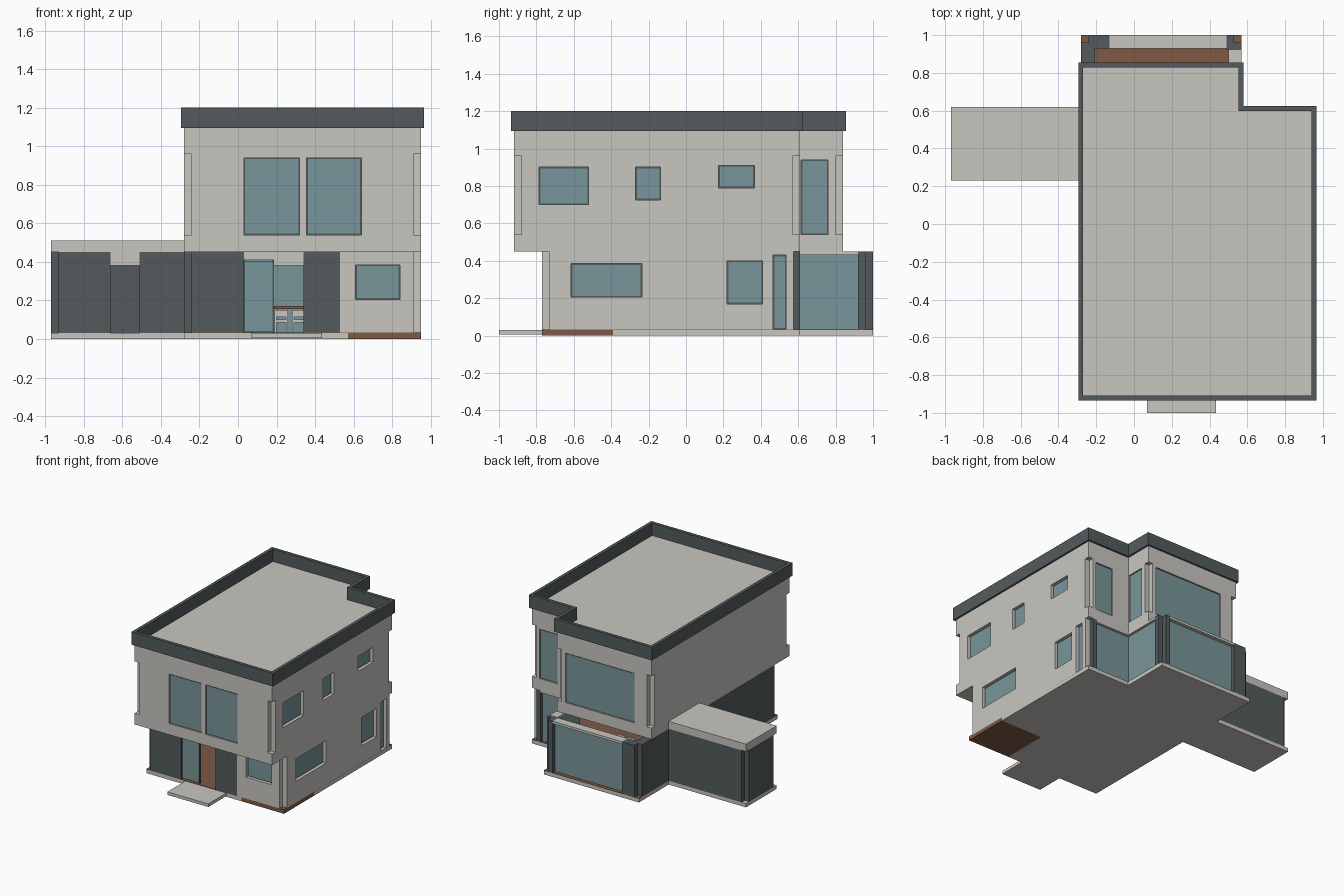
import bpy
import bmesh

old = bpy.data.objects.get("Cube")
if old:
    bpy.data.objects.remove(old, do_unlink=True)


def material(name, rgb):
    m = bpy.data.materials.new(name)
    m.use_nodes = True
    m.diffuse_color = (*rgb, 1)
    m.node_tree.nodes["Principled BSDF"].inputs["Base Color"].default_value = (*rgb, 1)
    return m


plaster = material("warm grey plaster", (0.58, 0.565, 0.53))
slate = material("dark slate", (0.088, 0.105, 0.11))
glass = material("blue grey glass", (0.19, 0.305, 0.32))
wood = material("brown wood", (0.205, 0.102, 0.058))


def finish(name, bm, mat):
    bmesh.ops.recalc_face_normals(bm, faces=bm.faces)
    mesh = bpy.data.meshes.new(name)
    bm.to_mesh(mesh)
    bm.free()
    if mat:
        mesh.materials.append(mat)
    ob = bpy.data.objects.new(name, mesh)
    bpy.context.scene.collection.objects.link(ob)
    return ob


def add_prism(bm, outline, z0, z1):
    low = [bm.verts.new((x, y, z0)) for x, y in outline]
    high = [bm.verts.new((x, y, z1)) for x, y in outline]
    bm.faces.new(low[::-1])
    bm.faces.new(high)
    for i in range(len(low)):
        j = (i + 1) % len(low)
        bm.faces.new((low[i], low[j], high[j], high[i]))


def prism(name, outline, z0, z1, mat):
    bm = bmesh.new()
    add_prism(bm, outline, z0, z1)
    return finish(name, bm, mat)


def rect(x0, x1, y0, y1):
    return [(x0, y0), (x1, y0), (x1, y1), (x0, y1)]


def box(name, x0, x1, y0, y1, z0, z1, mat):
    return prism(name, rect(x0, x1, y0, y1), z0, z1, mat)


def grow(outline, d):
    """Offset a counter-clockwise right-angled outline outwards."""
    out = []
    for i, (x, y) in enumerate(outline):
        for (ax, ay), (bx, by) in ((outline[i - 1], (x, y)),
                                   ((x, y), outline[(i + 1) % len(outline)])):
            if abs(ax - bx) > abs(ay - by):
                oy = y - d if bx > ax else y + d
            else:
                ox = x + d if by > ay else x - d
        out.append((ox, oy))
    return out


def ring(name, outer, inner, z0, z1, mat):
    bm = bmesh.new()
    loops = [[bm.verts.new((x, y, z)) for x, y in o]
             for o, z in ((outer, z0), (outer, z1), (inner, z1), (inner, z0))]
    n = len(outer)
    for k in range(4):
        a, b = loops[k], loops[(k + 1) % 4]
        for i in range(n):
            j = (i + 1) % n
            bm.faces.new((a[i], a[j], b[j], b[i]))
    return finish(name, bm, mat)


def window(name, cutters, axis, s, c, a0, a1, z0, z1, depth=0.03):
    """Recess on the plane axis = c facing s, with frame and pane inside."""
    def slab(p, q, m=0.0):
        p, q = sorted((c - s * p, c - s * q))
        return rect(p, q, a0 + m, a1 - m) if axis == "x" else rect(a0 + m, a1 - m, p, q)
    cutters.append((slab(-0.01, depth), z0, z1))
    prism(name + "_frame", slab(depth + 0.002, depth - 0.004), z0, z1, slate)
    prism(name + "_pane", slab(depth - 0.003, depth - 0.007, 0.007),
          z0 + 0.007, z1 - 0.007, glass)


def carve(ob, cutters):
    bm = bmesh.new()
    for c in cutters:
        add_prism(bm, *c)
    cutter = finish("cutter", bm, None)
    cutter.hide_render = True
    mod = ob.modifiers.new("openings", "BOOLEAN")
    mod.operation, mod.solver, mod.object = "DIFFERENCE", "EXACT", cutter
    dg = bpy.context.evaluated_depsgraph_get()
    mesh = bpy.data.meshes.new_from_object(ob.evaluated_get(dg))
    ob.modifiers.clear()
    ob.data = mesh
    bpy.data.objects.remove(cutter, do_unlink=True)


# Upper storey with notched corners and recessed windows
upper = [(-0.28, -0.92), (0.95, -0.92), (0.95, 0.61), (0.565, 0.61),
         (0.565, 0.84), (-0.28, 0.84)]
body = prism("upper_storey", upper, 0.45, 1.1, plaster)
cuts = []
for i, (x, y) in enumerate(upper):
    if i != 3:
        sx = -1 if x < 0 else 1
        sy = -1 if y < 0 else 1
        xs = sorted((x - sx * 0.04, x + sx * 0.01))
        ys = sorted((y - sy * 0.04, y + sy * 0.01))
        cuts.append((rect(*xs, *ys), 0.54, 0.96))
for k, (a, b) in enumerate([(0.03, 0.32), (0.355, 0.64)]):
    window(f"upper_front_window_{k}", cuts, "y", -1, -0.92, a, b, 0.54, 0.94, 0.015)
for k, w in enumerate([(-0.785, -0.52, 0.70, 0.90), (-0.27, -0.135, 0.725, 0.90),
                       (0.175, 0.365, 0.79, 0.91)]):
    window(f"upper_side_window_{k}", cuts, "x", 1, 0.95, *w)
window("upper_notch_side_window", cuts, "x", 1, 0.565, 0.615, 0.76, 0.54, 0.94, 0.015)
window("upper_notch_back_window", cuts, "y", 1, 0.61, 0.72, 0.88, 0.54, 0.94, 0.015)
window("upper_back_window", cuts, "y", 1, 0.84, -0.13, 0.49, 0.54, 0.94, 0.015)
carve(body, cuts)

# Parapet around the flat roof
edge = grow(upper, 0.015)
ring("parapet", edge, grow(edge, -0.026), 1.095, 1.2, slate)

# Ground slab, wooden corner deck, floor and doorstep
prism("ground_slab", [(-0.28, -0.77), (0.57, -0.77), (0.57, -0.39), (0.95, -0.39),
                      (0.95, 0.61), (0.57, 0.61), (0.57, 1), (-0.28, 1),
                      (-0.28, 0.62), (-0.97, 0.62), (-0.97, 0.23), (-0.28, 0.23)],
      0, 0.03, plaster)
box("corner_deck", 0.57, 0.95, -0.77, -0.39, 0, 0.03, wood)
prism("wooden_floor", [(-0.28, -0.77), (0.95, -0.77), (0.95, 0.61), (0.57, 0.61),
                       (0.57, 1), (-0.28, 1)], 0.03, 0.033, wood)
box("doorstep", 0.07, 0.435, -1, -0.77, 0.005, 0.03, plaster)

# Ground floor dark walls
prism("dark_side_wall", [(-0.24, -0.77), (0.03, -0.77), (0.03, -0.70), (-0.21, -0.70),
                         (-0.21, 0.93), (-0.13, 0.93), (-0.13, 1), (-0.24, 1),
                         (-0.24, 0.96), (-0.28, 0.96), (-0.28, -0.73), (-0.24, -0.73)],
      0.03, 0.45, slate)
box("dark_front_panel", 0.34, 0.53, -0.77, -0.70, 0.03, 0.45, slate)
box("notch_corner_post", 0.87, 0.91, 0.54, 0.61, 0.03, 0.45, slate)
prism("bay_corner_post", [(0.49, 0.92), (0.57, 0.92), (0.57, 0.96), (0.53, 0.96),
                          (0.53, 1), (0.49, 1)], 0.03, 0.45, slate)

# Ground floor light wall with recessed windows
wall = prism("light_side_wall", [(0.53, -0.77), (0.91, -0.77), (0.91, -0.73),
                                 (0.95, -0.73), (0.95, 0.575), (0.88, 0.575),
                                 (0.88, -0.70), (0.53, -0.70)], 0.03, 0.45, plaster)
cuts = []
window("lower_front_window", cuts, "y", -1, -0.77, 0.61, 0.84, 0.205, 0.385)
for k, w in enumerate([(-0.615, -0.235, 0.205, 0.385), (0.22, 0.41, 0.17, 0.40),
                       (0.465, 0.535, 0.034, 0.43)]):
    window(f"lower_side_window_{k}", cuts, "x", 1, 0.95, *w)
carve(wall, cuts)

# Front entrance: glass leaf beside an open doorway
box("entrance_pane", 0.037, 0.178, -0.752, -0.742, 0.037, 0.403, glass)
for x in (0.03, 0.178):
    box("entrance_jamb", x, x + 0.007, -0.757, -0.737, 0.03, 0.41, slate)
box("entrance_lintel", 0.03, 0.185, -0.77, -0.70, 0.41, 0.45, plaster)
box("doorway_lintel", 0.185, 0.34, -0.77, -0.70, 0.38, 0.45, plaster)

# Glazed back bay
box("bay_back_pane", -0.13, 0.49, 0.96, 0.97, 0.033, 0.43, glass)
box("bay_side_pane", 0.54, 0.55, 0.58, 0.92, 0.033, 0.43, glass)
box("notch_pane", 0.55, 0.87, 0.58, 0.59, 0.033, 0.43, glass)
box("bay_back_lintel", -0.13, 0.49, 0.93, 1, 0.43, 0.45, plaster)
box("bay_side_lintel", 0.50, 0.57, 0.54, 0.92, 0.43, 0.45, plaster)
box("notch_lintel", 0.57, 0.87, 0.54, 0.61, 0.43, 0.45, plaster)

# Side wing with recessed door
prism("wing_walls", [(-0.28, 0.23), (-0.28, 0.62), (-0.93, 0.62), (-0.93, 0.58),
                     (-0.97, 0.58), (-0.97, 0.27), (-0.93, 0.27), (-0.93, 0.23),
                     (-0.66, 0.23), (-0.66, 0.27), (-0.51, 0.27), (-0.51, 0.23)],
      0.03, 0.45, slate)
box("wing_door_lintel", -0.66, -0.51, 0.23, 0.27, 0.38, 0.45, plaster)
box("wing_roof", -0.97, -0.28, 0.23, 0.62, 0.45, 0.51, plaster)

# Dining table and chairs inside
box("table_top", 0.05, 0.43, 0.45, 0.68, 0.155, 0.17, wood)
for x in (0.06, 0.40):
    for y in (0.46, 0.65):
        box("table_leg", x, x + 0.02, y, y + 0.02, 0.033, 0.155, wood)
for x in (0.10, 0.19, 0.28):
    for y, back in ((0.37, 0.37), (0.68, 0.75)):
        box("chair_seat", x, x + 0.07, y, y + 0.08, 0.085, 0.1, plaster)
        box("chair_back", x, x + 0.07, back, back + 0.01, 0.115, 0.15, plaster)
        for lx in (x, x + 0.06):
            for ly in (y, y + 0.07):
                top = 0.15 if abs(ly - back) < 0.005 else 0.085
                box("chair_leg", lx, lx + 0.01, ly, ly + 0.01, 0.033, top, plaster)
